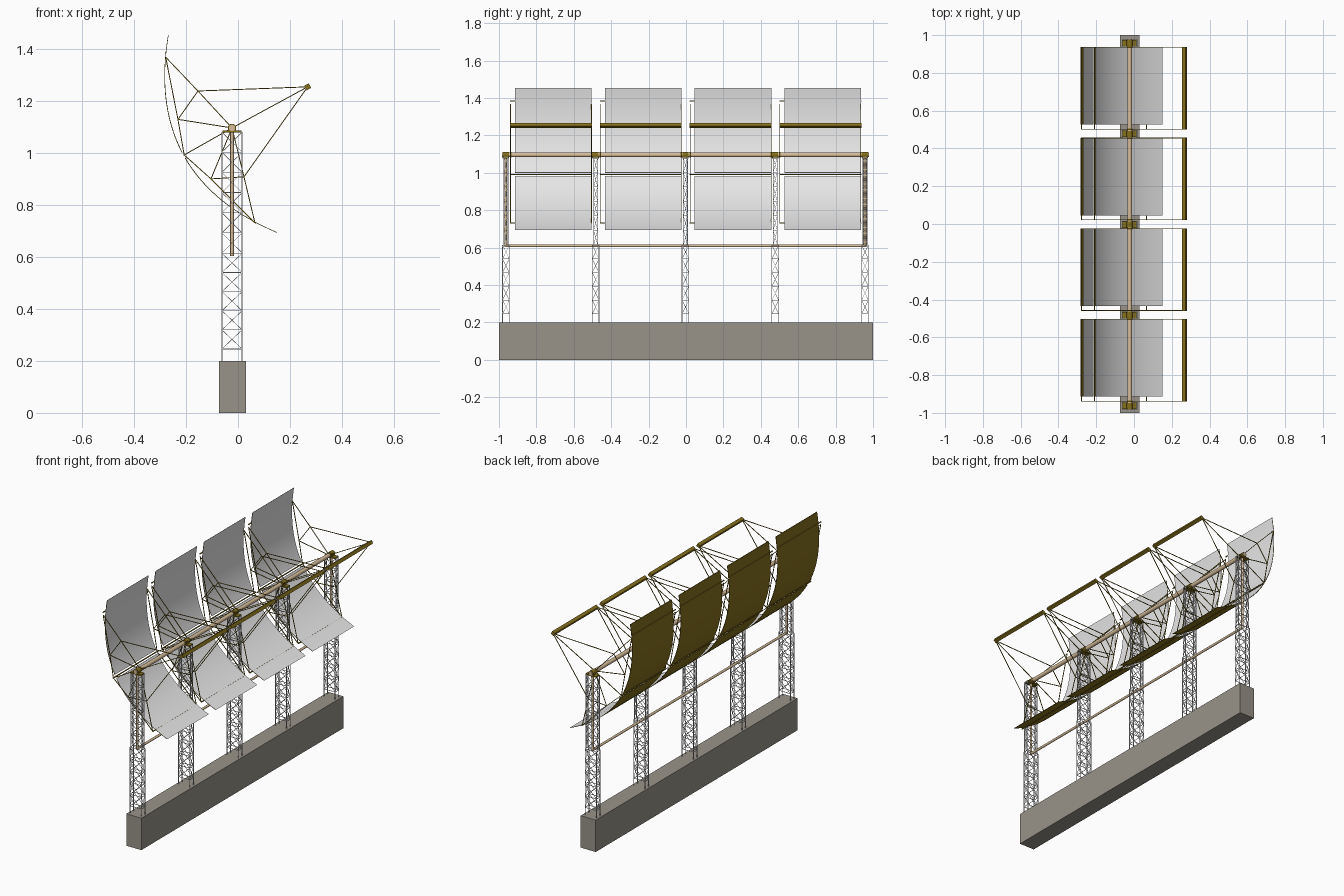
import bpy, bmesh, math
from mathutils import Vector, Matrix

if "Cube" in bpy.data.objects:
    bpy.data.objects.remove(bpy.data.objects["Cube"])


def material(name, rgb):
    m = bpy.data.materials.new(name)
    m.diffuse_color = (*rgb, 1)
    m.use_nodes = True
    m.node_tree.nodes["Principled BSDF"].inputs["Base Color"].default_value = m.diffuse_color
    return m


CONCRETE = material("concrete", (0.32, 0.295, 0.25))
BROWN = material("bronze_brown", (0.235, 0.16, 0.012))
TAN = material("tan_pipe", (0.68, 0.51, 0.32))
MIRROR = material("mirror_grey", (0.81, 0.81, 0.81))
STEEL = material("white_steel", (0.85, 0.85, 0.85))


def beam(bm, a, b, w, sides=4):
    """Straight bar of width w from a to b."""
    a, b = Vector(a), Vector(b)
    d = b - a
    r = w / 2 / math.cos(math.pi / 4) if sides == 4 else w / 2
    turn = Matrix.Rotation(math.pi / 4, 4, 'Z') if sides == 4 else Matrix()
    mat = Matrix.Translation((a + b) / 2) @ d.to_track_quat('Z', 'Y').to_matrix().to_4x4() @ turn
    bmesh.ops.create_cone(bm, cap_ends=True, segments=sides, radius1=r, radius2=r,
                          depth=d.length, matrix=mat)


def box(bm, centre, size, rot=None):
    mat = Matrix.Translation(centre) @ (rot or Matrix()) @ Matrix.Diagonal((*size, 1))
    bmesh.ops.create_cube(bm, size=1, matrix=mat)


def finish(name, bm, mats, smooth=False):
    me = bpy.data.meshes.new(name)
    bm.to_mesh(me)
    bm.free()
    ob = bpy.data.objects.new(name, me)
    bpy.context.collection.objects.link(ob)
    for m in mats:
        me.materials.append(m)
    if smooth:
        bpy.context.view_layer.objects.active = ob
        ob.select_set(True)
        bpy.ops.object.shade_smooth_by_angle(angle=math.radians(40))
        ob.select_set(False)
    return ob


CX, HUB_Z, STEP_Z = -0.023, 1.096, 0.615
TOWERS = [-0.003 + 0.48 * (i - 2) for i in range(5)]

# Concrete foundation
bm = bmesh.new()
box(bm, (-0.022, 0, 0.1), (0.104, 2, 0.2))
finish("foundation", bm, [CONCRETE])


# Lattice towers: wide lower section, slimmer upper section
def lattice(bm, y, levels, hx, hy):
    corners = [(-hx, -hy), (hx, -hy), (hx, hy), (-hx, hy)]
    for i, (x0, y0) in enumerate(corners):
        x1, y1 = corners[(i + 1) % 4]
        p = lambda x, yy, z: (CX + x, y + yy, z)
        beam(bm, p(x0, y0, levels[0]), p(x0, y0, levels[-1]), 0.0035)
        for z0, z1 in zip(levels, levels[1:]):
            beam(bm, p(x0, y0, z1), p(x1, y1, z1), 0.0025)
            if z1 - z0 > 0.05:
                beam(bm, p(x0, y0, z0), p(x1, y1, z1), 0.002)
                beam(bm, p(x1, y1, z0), p(x0, y0, z1), 0.002)


for n, y in enumerate(TOWERS):
    bm = bmesh.new()
    lattice(bm, y, [0.2] + [0.246 + 0.0735 * k for k in range(6)], 0.039, 0.018)
    lattice(bm, y, [STEP_Z + 0.0775 * k for k in range(7)], 0.039, 0.011)
    finish(f"tower_{n + 1}", bm, [STEEL])

    # Bearing saddle on the tower top
    bm = bmesh.new()
    box(bm, (CX, y, 1.082), (0.074, 0.034, 0.008))
    box(bm, (CX, y, 1.09), (0.03, 0.026, 0.014))
    beam(bm, (CX, y - 0.016, HUB_Z), (CX, y + 0.016, HUB_Z), 0.032, 16)
    finish(f"bearing_{n + 1}", bm, [BROWN], True)

# Torque tube, lower drive shaft, and end drive rods
bm = bmesh.new()
beam(bm, (CX, -0.984, HUB_Z), (CX, 0.979, HUB_Z), 0.025, 16)
finish("torque_tube", bm, [TAN], True)
bm = bmesh.new()
beam(bm, (CX, TOWERS[0], 0.61), (CX, TOWERS[-1], 0.61), 0.015, 12)
finish("lower_shaft", bm, [TAN], True)
for n, y in (("front", TOWERS[0]), ("back", TOWERS[-1])):
    bm = bmesh.new()
    beam(bm, (CX, y, 0.603), (CX, y, 1.085), 0.014, 12)
    finish(f"drive_rod_{n}", bm, [TAN], True)

# Parabolic trough profile, tilted about 29 degrees
TILT, FOCAL, VX, VZ = math.radians(28.8), 0.274, -0.208, 0.992


def trough(v, back=0.0):
    u = v * v / (4 * FOCAL) - back
    return (VX + u * math.cos(TILT) - v * math.sin(TILT),
            VZ + u * math.sin(TILT) + v * math.cos(TILT))


def mirror_sheet(name, v0, v1, y0, y1, steps=16):
    bm = bmesh.new()
    vs = [v0 + (v1 - v0) * k / steps for k in range(steps + 1)]
    ring = [trough(v) for v in vs] + [trough(v, 0.003) for v in reversed(vs)]
    rows = [[bm.verts.new((p[0], y, p[1])) for p in ring] for y in (y0, y1)]
    n = len(ring)
    for i in range(n):
        j = (i + 1) % n
        f = bm.faces.new((rows[0][i], rows[0][j], rows[1][j], rows[1][i]))
        f.material_index = 0 if i < steps else 1    # reflective front, brown back
    for row in rows:
        for k in range(steps):
            f = bm.faces.new((row[k], row[k + 1], row[n - 2 - k], row[n - 1 - k]))
            f.material_index = 1
    bmesh.ops.recalc_face_normals(bm, faces=bm.faces)
    finish(name, bm, [MIRROR, BROWN], True)


# Truss nodes in the x-z plane
P = dict(H=(CX, HUB_Z), A=(-0.278, 1.368), B=(-0.154, 1.238), C=(-0.231, 1.129),
         D=(-0.207, 0.992), E=(-0.104, 0.90), F=(0.023, 0.908), G=(0.065, 0.731),
         R=(0.268, 1.254))
BARS = "AB BH BR HR RF HF FG HC BC AC CD DH DE EG EF EH".split()

for n in range(4):
    off = 0.48 * n
    ya, yb = -0.94 + off, -0.503 + off
    # Reflector, upper and lower halves
    mirror_sheet(f"mirror_upper_{n + 1}", 0.011, 0.433, -0.914 + off, -0.504 + off)
    mirror_sheet(f"mirror_lower_{n + 1}", -0.433, -0.011, -0.914 + off, -0.504 + off)
    # Truss frames at both module ends, with purlins behind the mirror
    bm = bmesh.new()
    for y in (ya + 0.002, yb - 0.002):
        for a, b in BARS:
            beam(bm, (P[a][0], y, P[a][1]), (P[b][0], y, P[b][1]), 0.0035)
        beam(bm, (CX, y - 0.004, HUB_Z), (CX, y + 0.004, HUB_Z), 0.03, 12)
    for v in (0.378, 0.0, -0.361):
        x, z = trough(v, 0.0035 if v else 0.0)
        beam(bm, (x, ya, z), (x, yb, z), 0.005)
    finish(f"truss_frame_{n + 1}", bm, [BROWN])
    # Receiver at the focus
    bm = bmesh.new()
    box(bm, (P["R"][0], (ya + yb) / 2, P["R"][1]), (0.02, yb - ya, 0.02),
        Matrix.Rotation(-TILT, 4, 'Y'))
    finish(f"receiver_{n + 1}", bm, [BROWN])
